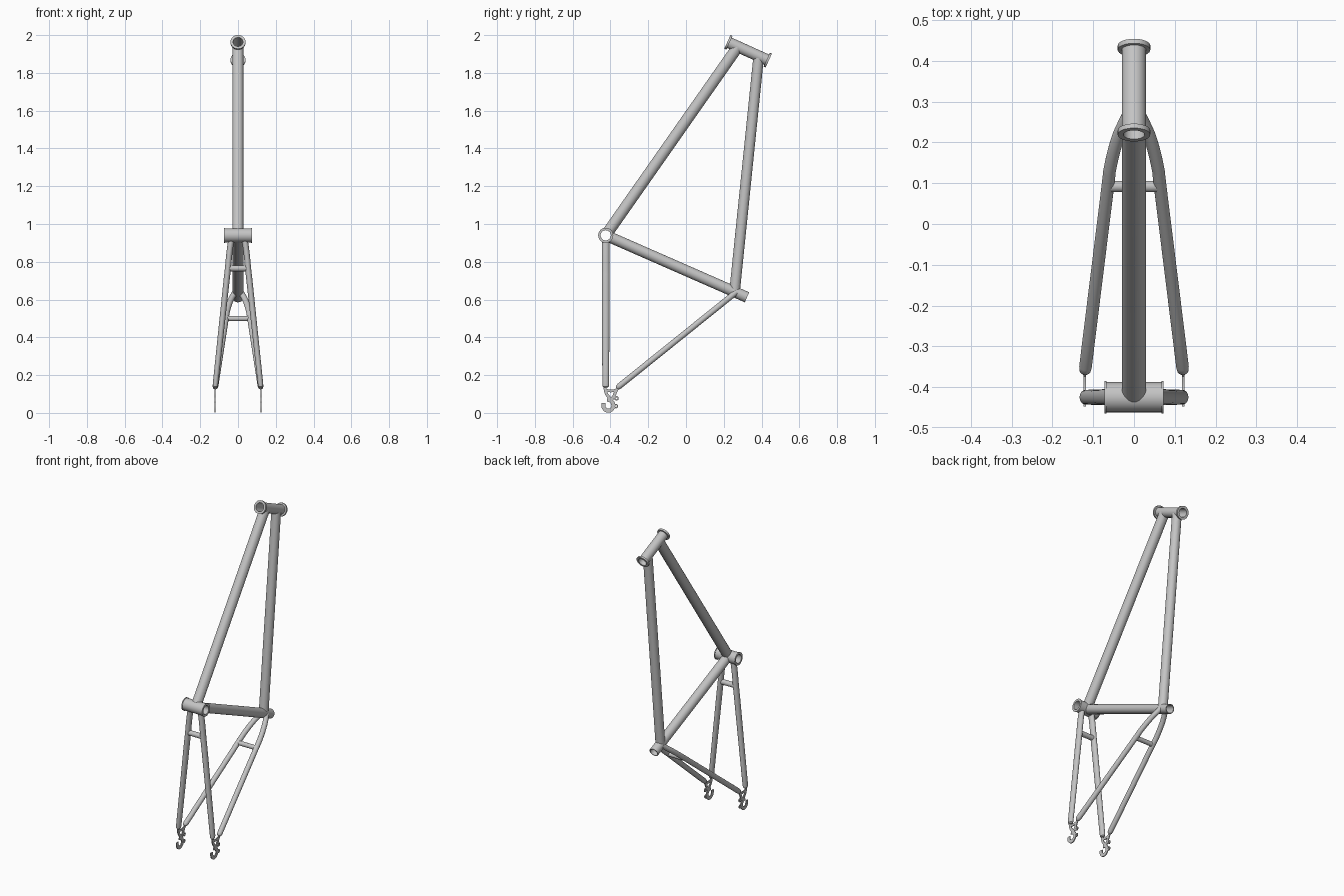
import bpy, bmesh, math
from mathutils import Vector

if "Cube" in bpy.data.objects:
    bpy.data.objects.remove(bpy.data.objects["Cube"])

GREY = (0.55, 0.55, 0.55, 1)
metal = bpy.data.materials.new("grey metal")
metal.use_nodes = True
metal.diffuse_color = GREY
metal.node_tree.nodes["Principled BSDF"].inputs["Base Color"].default_value = GREY

SIDES = 32
ROUND = [(math.cos(2 * math.pi * i / SIDES), math.sin(2 * math.pi * i / SIDES)) for i in range(SIDES)]


def finish(name, bm):
    bmesh.ops.recalc_face_normals(bm, faces=bm.faces)
    mesh = bpy.data.meshes.new(name)
    bm.to_mesh(mesh)
    bm.free()
    mesh.materials.append(metal)
    obj = bpy.data.objects.new(name, mesh)
    bpy.context.collection.objects.link(obj)
    return obj


def smooth(obj):
    bpy.ops.object.select_all(action='DESELECT')
    obj.select_set(True)
    bpy.context.view_layer.objects.active = obj
    bpy.ops.object.shade_smooth_by_angle(angle=math.radians(35))


def bridge_rings(bm, rings, closed):
    n = len(rings[0])
    pairs = list(zip(rings, rings[1:])) + ([(rings[-1], rings[0])] if closed else [])
    for a, b in pairs:
        for i in range(n):
            j = (i + 1) % n
            bm.faces.new((a[i], a[j], b[j], b[i]))
    if not closed:
        bm.faces.new(rings[0])
        bm.faces.new(rings[-1])


def rounded_path(pts, steps=6):
    """Smooth curve through (x, y, z, radius) points."""
    p = [Vector(q) for q in pts]
    p = [2 * p[0] - p[1]] + p + [2 * p[-1] - p[-2]]
    out = []
    for a, b, c, d in zip(p, p[1:], p[2:], p[3:]):
        for k in range(steps):
            t = k / steps
            out.append(b + (c - a) * (t / 2) + (2 * a - 5 * b + 4 * c - d) * (t * t / 2)
                       + (3 * b - a - 3 * c + d) * (t ** 3 / 2))
    return out + [p[-2]]


def sweep(name, path, section=ROUND, flat=1.0):
    """Sweep a section along (x, y, z, radius) points; flat narrows it sideways."""
    bm = bmesh.new()
    path = [Vector(q) for q in path]
    rings = []
    for i, q in enumerate(path):
        t = (path[min(i + 1, len(path) - 1)] - path[max(i - 1, 0)]).xyz.normalized()
        side = Vector((1, 0, 0)) if abs(t.x) < 0.9 else Vector((0, 1, 0))
        u = (side - t * side.dot(t)).normalized()
        v = t.cross(u)
        rings.append([bm.verts.new(q.xyz + u * (a * q.w * flat) + v * (b * q.w)) for a, b in section])
    bridge_rings(bm, rings, False)
    obj = finish(name, bm)
    smooth(obj)
    return obj


def hollow(name, start, end, outer, bore, lip=0.0, lip_width=0.012):
    """Open tube with an optional collar at each end."""
    bm = bmesh.new()
    a, b = Vector(start), Vector(end)
    t = (b - a).normalized()
    length = (b - a).length
    u = t.orthogonal().normalized()
    v = t.cross(u)
    prof = [(0, bore), (0, outer + lip), (length, outer + lip), (length, bore)]
    if lip:
        prof[2:2] = [(lip_width, outer + lip), (lip_width, outer),
                     (length - lip_width, outer), (length - lip_width, outer + lip)]
    rings = [[bm.verts.new(a + t * h + (u * c + v * s) * r) for c, s in ROUND] for h, r in prof]
    bridge_rings(bm, rings, True)
    obj = finish(name, bm)
    smooth(obj)
    return obj


def cut(obj, *cutters):
    """Clear the bore of a neighbouring tube out of a part."""
    bpy.context.view_layer.objects.active = obj
    for c in cutters:
        mod = obj.modifiers.new("bore", 'BOOLEAN')
        mod.operation = 'DIFFERENCE'
        mod.solver = 'EXACT'
        mod.object = c
        bpy.ops.object.modifier_apply(modifier=mod.name)
    smooth(obj)


# Main tube joints
head_a, head_b = (0, 0.219, 1.964), (0, 0.438, 1.865)
shell = Vector((0, -0.425, 0.94))
seat_end = (0, 0.323, 0.612)

hollow("head_tube", head_a, head_b, 0.03, 0.026, 0.01)
hollow("bottom_bracket_shell", shell - Vector((0.073, 0, 0)), shell + Vector((0.073, 0, 0)),
       0.037, 0.027, 0.003, 0.005)

# Temporary bores
head_bore = sweep("head_bore", [(*head_a, 0.027), (*head_b, 0.027)])
shell_bore = sweep("shell_bore", [(-0.1, *shell.yz, 0.029), (0.1, *shell.yz, 0.029)])
seat_bore = sweep("seat_bore", [(*shell, 0.025), (*seat_end, 0.025)])

# Main tubes
seat_tube = hollow("seat_tube", shell, seat_end, 0.029, 0.024)
cut(seat_tube, shell_bore)
down_tube = sweep("down_tube", [(*shell, 0.03), (0, 0.275, 1.939, 0.03)])
cut(down_tube, shell_bore, head_bore)
top_tube = sweep("top_tube", [(0, 0.257, 0.64, 0.028), (0, 0.385, 1.889, 0.028)])
cut(top_tube, seat_bore, head_bore)


def seat_line(y):
    return 0.632 + (y - 0.257) * 0.804


# Rear triangle, built for both sides
for s, side in ((1, "left"), (-1, "right")):
    stay = [(0.033, 0.935, 0.02), (0.045, 0.85, 0.02), (0.055, 0.75, 0.02),
            (0.065, 0.66, 0.02), (0.119, 0.155, 0.018)]
    path = rounded_path([(s * x, shell.y, z, r) for x, z, r in stay])
    path += [(s * 0.12, shell.y, 0.14, 0.016), (s * 0.12, shell.y, 0.134, 0.009)]
    cut(sweep(side + "_chain_stay", path, flat=0.8), shell_bore)

    stay = [(0.016, 0.264), (0.04, 0.21), (0.058, 0.14), (0.067, 0.07), (0.119, -0.35)]
    path = rounded_path([(s * x, y, seat_line(y), 0.0155) for x, y in stay])
    path += [(s * 0.12, y, seat_line(y), r) for y, r in ((-0.361, 0.0135), (-0.366, 0.008))]
    cut(sweep(side + "_seat_stay", path), seat_bore)

    # Thin dropout: two arms, a brace and an open hook
    px = s * 0.121
    strokes = {
        "chain_arm": ([(-0.43, 0.14), (-0.423, 0.105), (-0.408, 0.083), (-0.392, 0.066)], 0.008),
        "seat_arm": ([(-0.36, 0.135), (-0.372, 0.112), (-0.384, 0.085), (-0.4, 0.062)], 0.008),
        "brace": ([(-0.43, 0.122), (-0.4, 0.116), (-0.368, 0.12)], 0.007),
        "hook": ([(-0.418, 0.07), (-0.4, 0.066), (-0.387, 0.05), (-0.386, 0.03),
                  (-0.402, 0.013), (-0.422, 0.014), (-0.436, 0.03), (-0.437, 0.052)], 0.0105),
    }
    for part, (pts, width) in strokes.items():
        edge = 0.003 / width
        plate = [(-edge, -1), (edge, -1), (edge, 1), (-edge, 1)]
        sweep(f"{side}_dropout_{part}", rounded_path([(px, y, z, width) for y, z in pts], 4), plate)
    for i, (y, z) in enumerate(((-0.368, 0.077), (-0.371, 0.036))):
        hollow(f"{side}_eyelet_{i + 1}", (px - 0.003, y, z), (px + 0.003, y, z), 0.012, 0.005)

# Bridges between the stays
sweep("chain_stay_bridge", [(-0.052, shell.y, 0.765, 0.016), (0.052, shell.y, 0.765, 0.016)])
sweep("seat_stay_bridge", [(-0.064, 0.092, seat_line(0.092), 0.014), (0.064, 0.092, seat_line(0.092), 0.014)])

for helper in (head_bore, shell_bore, seat_bore):
    bpy.data.objects.remove(helper)
